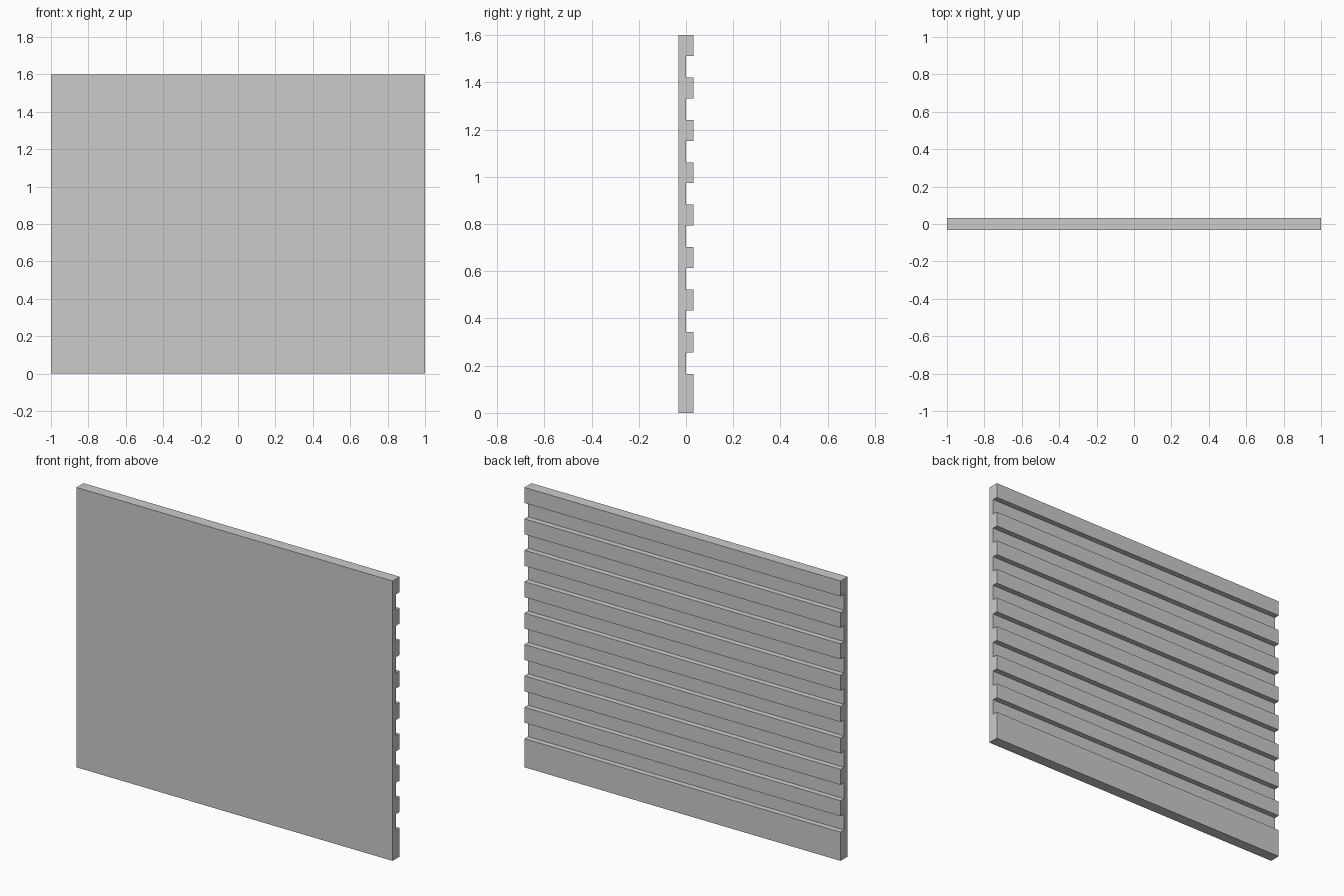
import bpy, bmesh

if "Cube" in bpy.data.objects:
    bpy.data.objects.remove(bpy.data.objects["Cube"])

WIDTH, HEIGHT = 2.0, 1.6
FRONT, GROOVE, BACK = -0.032, 0.0, 0.032
PITCH, SLAT_H, SLATS = 0.1795, 0.0885, 9

# Side profile (y, z): flat front, slats and grooves stepping down the back
profile = [(FRONT, 0.0), (FRONT, HEIGHT)]
for i in range(SLATS):
    top = HEIGHT - i * PITCH
    bottom = top - SLAT_H if i < SLATS - 1 else 0.0
    if i > 0:
        profile.append((GROOVE, top))
    profile += [(BACK, top), (BACK, bottom)]
    if i < SLATS - 1:
        profile.append((GROOVE, bottom))

# Slatted panel: extrude the profile across the width
bm = bmesh.new()
face = bm.faces.new([bm.verts.new((-WIDTH / 2, y, z)) for y, z in profile])
result = bmesh.ops.extrude_face_region(bm, geom=[face], use_keep_orig=True)
moved = [g for g in result["geom"] if isinstance(g, bmesh.types.BMVert)]
bmesh.ops.translate(bm, verts=moved, vec=(WIDTH, 0, 0))
bmesh.ops.recalc_face_normals(bm, faces=bm.faces)

mesh = bpy.data.meshes.new("slatted_panel")
bm.to_mesh(mesh)
bm.free()
bpy.context.collection.objects.link(bpy.data.objects.new("slatted_panel", mesh))
